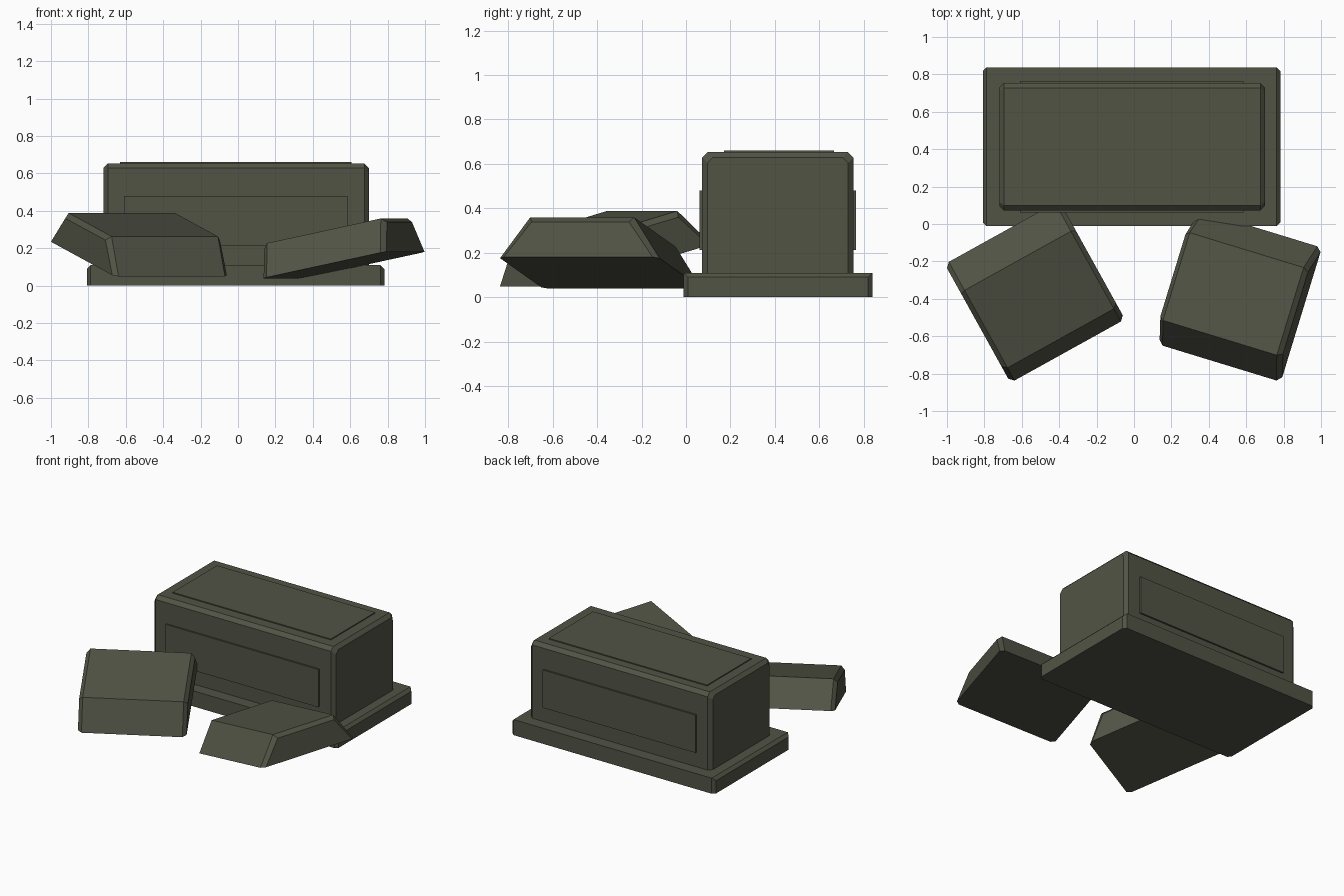
import bpy, bmesh, math

if "Cube" in bpy.data.objects:
    bpy.data.objects.remove(bpy.data.objects["Cube"])

stone = bpy.data.materials.new("dark olive stone")
stone.diffuse_color = (0.083, 0.088, 0.060, 1)
stone.use_nodes = True
stone.node_tree.nodes["Principled BSDF"].inputs["Base Color"].default_value = stone.diffuse_color


def finish(name, bm, loc, rot=(0, 0, 0)):
    bmesh.ops.recalc_face_normals(bm, faces=bm.faces)
    me = bpy.data.meshes.new(name)
    bm.to_mesh(me)
    bm.free()
    me.materials.append(stone)
    ob = bpy.data.objects.new(name, me)
    ob.location = loc
    ob.rotation_mode = 'XYZ'
    ob.rotation_euler = [math.radians(a) for a in rot]
    bpy.context.collection.objects.link(ob)
    return ob


def slab(name, profile, width, c, loc, rot=(0, 0, 0)):
    """Extrude a y-z profile along x, with chamfers around both end caps."""
    bm = bmesh.new()
    half = max(abs(y) for y, z in profile)
    small = [(y * (1 - c / half), z - c if z > 0 else z) for y, z in profile]
    w = width / 2
    rings = [[bm.verts.new((x, y, z)) for y, z in pts]
             for x, pts in ((-w, small), (-w + c, profile), (w - c, profile), (w, small))]
    n = len(profile)
    for a, b in zip(rings, rings[1:]):
        for i in range(n):
            j = (i + 1) % n
            bm.faces.new((a[i], a[j], b[j], b[i]))
    bm.faces.new(rings[0])
    bm.faces.new(rings[-1])
    return finish(name, bm, loc, rot)


def plate(name, lo, hi):
    bm = bmesh.new()
    bmesh.ops.create_cube(bm, size=1)
    for v in bm.verts:
        v.co = [(b - a) * k for a, b, k in zip(lo, hi, v.co)]
    return finish(name, bm, [(a + b) / 2 for a, b in zip(lo, hi)])


# Plinth and main block
slab("plinth", [(-.425, 0), (.425, 0), (.425, .11), (-.425, .11)],
     1.59, .02, (-.013, .413, 0))
slab("main_block", [(-.34, 0), (.34, 0), (.34, .52), (.315, .545), (-.315, .545), (-.34, .52)],
     1.42, .024, (-.01, .413, .108))

# Thin raised panels on front, back and top
plate("front_panel", (-.61, .061, .213), (.585, .08, .48))
plate("back_panel", (-.61, .745, .213), (.585, .765, .48))
plate("top_panel", (-.63, .17, .64), (.607, .665, .66))

# Two fallen tapered blocks
wedge = [(-.375, 0), (.375, 0), (.245, .187), (-.245, .187)]
slab("left_fallen_block", wedge, .70, .025, (-.53, -.362, .145), (14.8, 0, 29))
slab("right_fallen_block", wedge, .70, .025, (.567, -.385, .11), (0, -11.7, -17))
